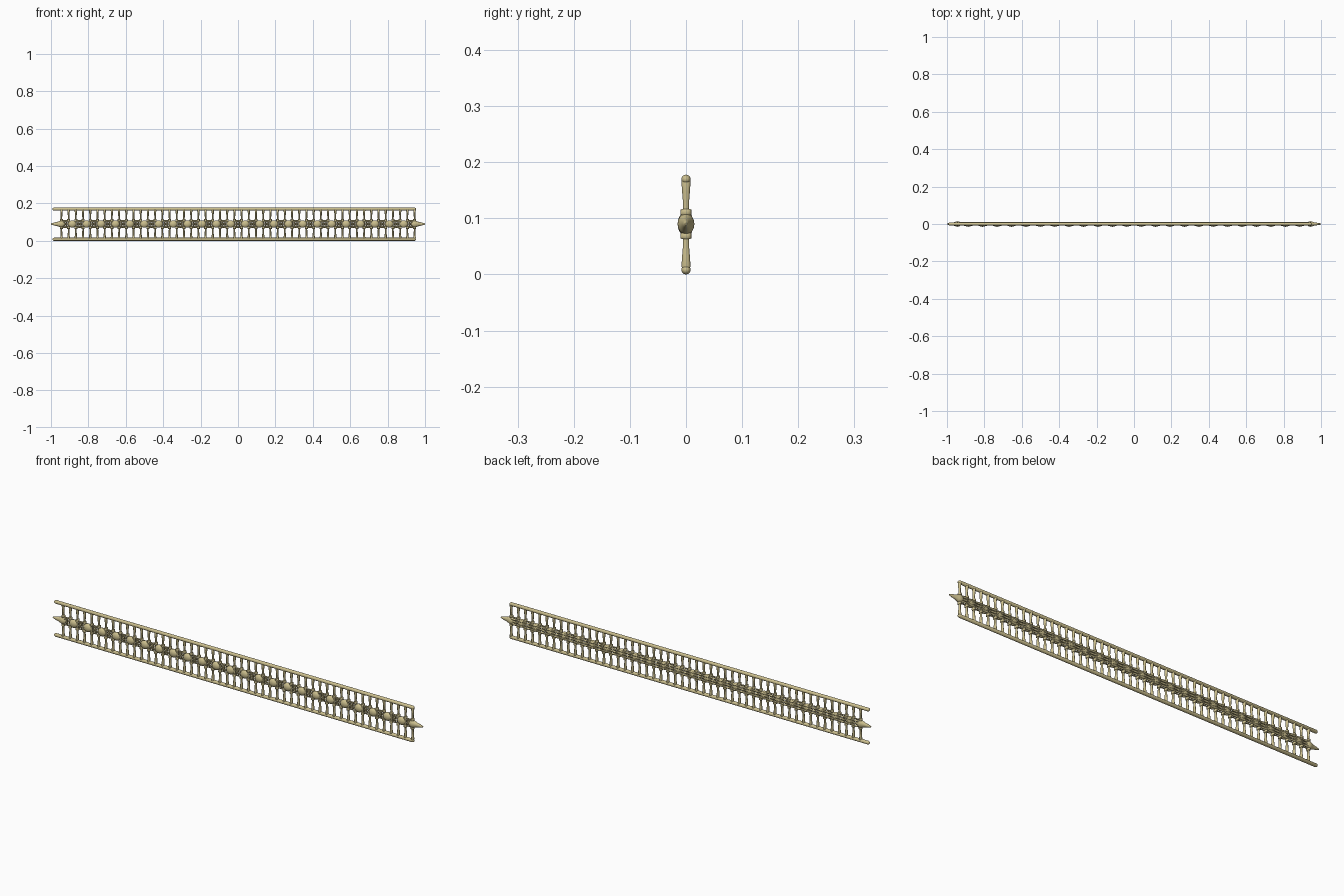
import bpy, bmesh, math
from mathutils import Matrix, Vector

if "Cube" in bpy.data.objects:
    bpy.data.objects.remove(bpy.data.objects["Cube"])

gold = bpy.data.materials.new("gold")
gold.diffuse_color = (0.60, 0.52, 0.27, 1)
gold.use_nodes = True
gold.node_tree.nodes["Principled BSDF"].inputs["Base Color"].default_value = gold.diffuse_color
MID = 0.09
N = 50
X0, STEP = -0.944, 1.888 / 49


def make(name, bm):
    bmesh.ops.recalc_face_normals(bm, faces=bm.faces[:])
    me = bpy.data.meshes.new(name)
    bm.to_mesh(me)
    bm.free()
    ob = bpy.data.objects.new(name, me)
    bpy.context.collection.objects.link(ob)
    me.materials.append(gold)
    bpy.context.view_layer.objects.active = ob
    ob.select_set(True)
    bpy.ops.object.shade_smooth_by_angle(angle=math.radians(45))
    ob.select_set(False)
    return ob


def lathe(bm, profile, centre, axis, sides=10, sx=1.0):
    """Capped revolve of (position, radius) pairs along x or z."""
    rings = []
    for t, r in profile:
        ring = []
        for i in range(sides):
            a = math.tau * i / sides
            u, v = r * math.cos(a) * sx, r * math.sin(a)
            p = Vector((u, v, t)) if axis == 'z' else Vector((t, v, u))
            ring.append(bm.verts.new(p + Vector(centre)))
        rings.append(ring)
    for a, b in zip(rings, rings[1:]):
        for i in range(sides):
            j = (i + 1) % sides
            bm.faces.new((a[i], a[j], b[j], b[i]))
    bm.faces.new(rings[0])
    bm.faces.new(rings[-1])


def torus(bm, centre, major, minor, n=14, m=6, sx=1.0):
    """Ring lying in the xz plane."""
    rows = []
    for i in range(n):
        a = math.tau * i / n
        rows.append([])
        for k in range(m):
            b = math.tau * k / m
            r = major + minor * math.cos(b)
            p = Vector((r * math.cos(a) * sx, minor * math.sin(b), r * math.sin(a)))
            rows[-1].append(bm.verts.new(p + Vector(centre)))
    for i in range(n):
        p, q = rows[i], rows[(i + 1) % n]
        for k in range(m):
            l = (k + 1) % m
            bm.faces.new((p[k], p[l], q[l], q[k]))


# top and bottom rails with rounded ends
for name, z in (("bottom_rail", 0.0083), ("top_rail", 0.1697)):
    bm = bmesh.new()
    lathe(bm, [(-0.992, 0.003), (-0.989, 0.0065), (-0.984, 0.0083),
               (0.944, 0.0083), (0.949, 0.0065), (0.952, 0.003)], (0, 0, z), 'x', 14)
    make(name, bm)

# posts, flared at the rails and pinched towards the middle
half = [(0.010, 0.0055), (0.026, 0.0055), (0.04, 0.0058), (0.058, 0.0073), (0.074, 0.0085), (0.081, 0.007)]
profile = [(-t, r) for t, r in reversed(half)] + half
bm = bmesh.new()
for i in range(N):
    lathe(bm, profile, (X0 + i * STEP, 0, MID), 'z', 10, 0.75)
make("posts", bm)

# collars gripping each post above and below the centre
bm = bmesh.new()
for i in range(N):
    for s in (-1, 1):
        lathe(bm, [(-0.006, 0.008), (-0.004, 0.0105), (0.004, 0.0105), (0.006, 0.008)],
              (X0 + i * STEP, 0, MID + s * 0.021), 'z', 10, 0.75)
make("collars", bm)

# oval beads on alternate gaps, paired rings and linking cords on the others
beads, rings, cords = bmesh.new(), bmesh.new(), bmesh.new()
for i in range(N - 1):
    x = X0 + (i + 0.5) * STEP
    if i % 2:
        m = Matrix.Translation((x, -0.002, MID)) @ Matrix.Diagonal((0.022, 0.013, 0.02, 1))
        bmesh.ops.create_uvsphere(beads, u_segments=14, v_segments=10, radius=1, matrix=m)
    else:
        for s in (-1, 1):
            torus(rings, (x, -0.006, MID + s * 0.008), 0.007, 0.0028, sx=1.1)
            lathe(cords, [(-0.018, 0.003), (0.018, 0.003)], (x, 0, MID + s * 0.018), 'x', 8)
make("beads", beads)
make("ring_links", rings)
make("link_cords", cords)

# three thin cords lacing along the back
bm = bmesh.new()
for dz in (-0.012, 0, 0.012):
    pts = [(X0 + k * STEP / 2, 0.0035 + 0.0015 * (k % 2)) for k in range(2 * N - 1)]
    lathe(bm, pts, (0, 0.0065, MID + dz), 'x', 8)
make("back_lacing", bm)

# pointed end tips
for name, s in (("left_tip", -1), ("right_tip", 1)):
    bm = bmesh.new()
    tip = [(0.925, 0.008), (0.935, 0.017), (0.946, 0.020), (0.955, 0.016),
           (0.966, 0.0115), (0.982, 0.008), (0.995, 0.005), (1.0, 0.002)]
    lathe(bm, [(s * t, r * 0.75) for t, r in tip], (0, 0, MID), 'x', 16, 1.3)
    make(name, bm)
